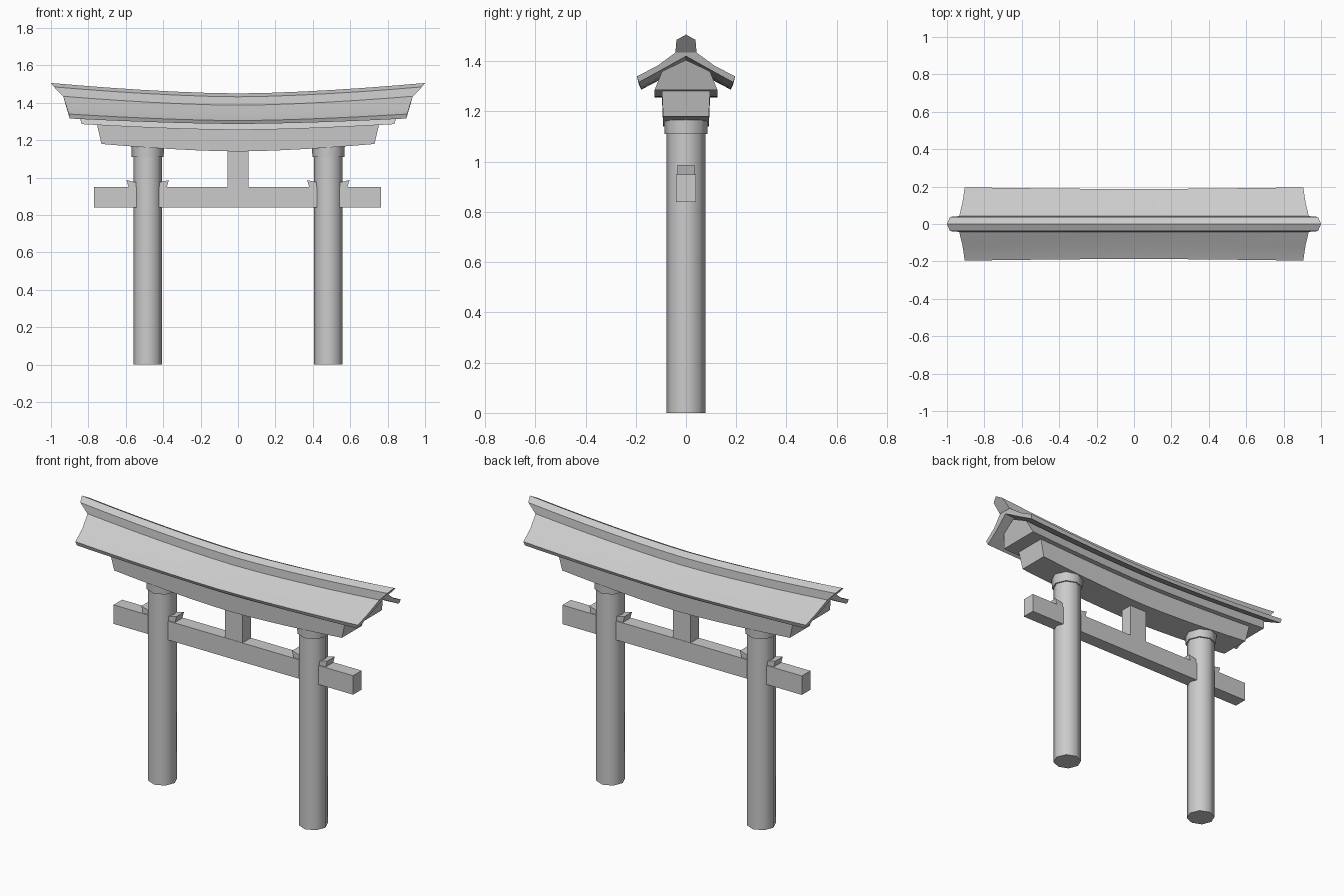
import bpy, math

if "Cube" in bpy.data.objects:
    bpy.data.objects.remove(bpy.data.objects["Cube"])


def finish(name, verts, faces):
    me = bpy.data.meshes.new(name)
    me.from_pydata(verts, [], faces)
    me.update()
    ob = bpy.data.objects.new(name, me)
    bpy.context.collection.objects.link(ob)
    # consistent outward normals
    import bmesh
    bm = bmesh.new()
    bm.from_mesh(me)
    bmesh.ops.recalc_face_normals(bm, faces=bm.faces)
    bm.to_mesh(me)
    bm.free()
    smooth(ob)
    return ob


def smooth(ob):
    bpy.ops.object.select_all(action='DESELECT')
    ob.select_set(True)
    bpy.context.view_layer.objects.active = ob
    bpy.ops.object.shade_smooth_by_angle(angle=math.radians(30))


def loft(name, rings):
    n = len(rings[0])
    verts = [v for r in rings for v in r]
    faces = [(i * n + j, i * n + (j + 1) % n, (i + 1) * n + (j + 1) % n, (i + 1) * n + j)
             for i in range(len(rings) - 1) for j in range(n)]
    faces += [tuple(range(n)), tuple(range(len(verts) - n, len(verts)))]
    return finish(name, verts, faces)


def bowed_beam(name, half, steps=12):
    """half profile points: (y middle, y end, z middle, z end, x end), mirrored in y"""
    prof = half + [(-p[0], -p[1], *p[2:]) for p in reversed(half) if p[0] > 0]
    rings = []
    for i in range(steps + 1):
        t = 2 * i / steps - 1
        k = abs(t) ** 1.6
        rings.append([(t * x, a + (b - a) * k, z0 + (z1 - z0) * k)
                      for a, b, z0, z1, x in prof])
    return loft(name, rings)


def box(name, x0, x1, hy, z0, z1):
    return loft(name, [[(x, -hy, z0), (x, hy, z0), (x, hy, z1), (x, -hy, z1)] for x in (x0, x1)])


def column(name, x, r0, r1, z0, z1):
    bpy.ops.mesh.primitive_cone_add(vertices=8, radius1=r0, radius2=r1, depth=z1 - z0,
                                    location=(x, 0, (z0 + z1) / 2))
    ob = bpy.context.object
    ob.name = name
    bpy.ops.object.shade_smooth_by_angle(angle=math.radians(50))


# pillars, collars and wedges
for s, side in ((-1, "left"), (1, "right")):
    cx = s * 0.483
    column(side + "_pillar", cx, 0.077, 0.077, 0, 1.165)
    column(side + "_collar", cx, 0.085, 0.088, 1.11, 1.168)
    for d, place in ((-1, "inner"), (1, "outer")):
        outline = [(0.05, 0.948), (0.102, 0.948), (0.113, 0.987), (0.05, 0.972)]
        loft(f"{side}_{place}_wedge",
             [[(cx + s * d * u, y, z) for u, z in outline] for y in (-0.034, 0.034)])

# tie beam and centre strut
box("tie_beam", -0.77, 0.765, 0.039, 0.84, 0.95)
box("centre_strut", -0.056, 0.056, 0.037, 0.948, 1.15)

# lower lintel
bowed_beam("lower_lintel", [(0.096, 0.096, 1.258, 1.288, 0.755),
                            (0.091, 0.091, 1.14, 1.18, 0.73)])

# upper lintel with gabled top
bowed_beam("upper_lintel", [(0, 0, 1.37, 1.405, 0.875),
                            (0.095, 0.095, 1.325, 1.36, 0.86),
                            (0.125, 0.125, 1.255, 1.286, 0.835)])

# roof slab
bowed_beam("roof", [(0, 0, 1.41, 1.455, 0.94),
                    (0.04, 0.04, 1.388, 1.436, 0.935),
                    (0.11, 0.115, 1.341, 1.381, 0.917),
                    (0.187, 0.196, 1.305, 1.34, 0.905),
                    (0.178, 0.188, 1.287, 1.316, 0.90),
                    (0.10, 0.10, 1.328, 1.364, 0.912),
                    (0, 0, 1.375, 1.42, 0.93)])

# ridge cap with pointed ends
bowed_beam("ridge_cap", [(0, 0, 1.45, 1.506, 1.0),
                         (0.038, 0.038, 1.432, 1.485, 0.984),
                         (0.042, 0.042, 1.387, 1.435, 0.936)])
